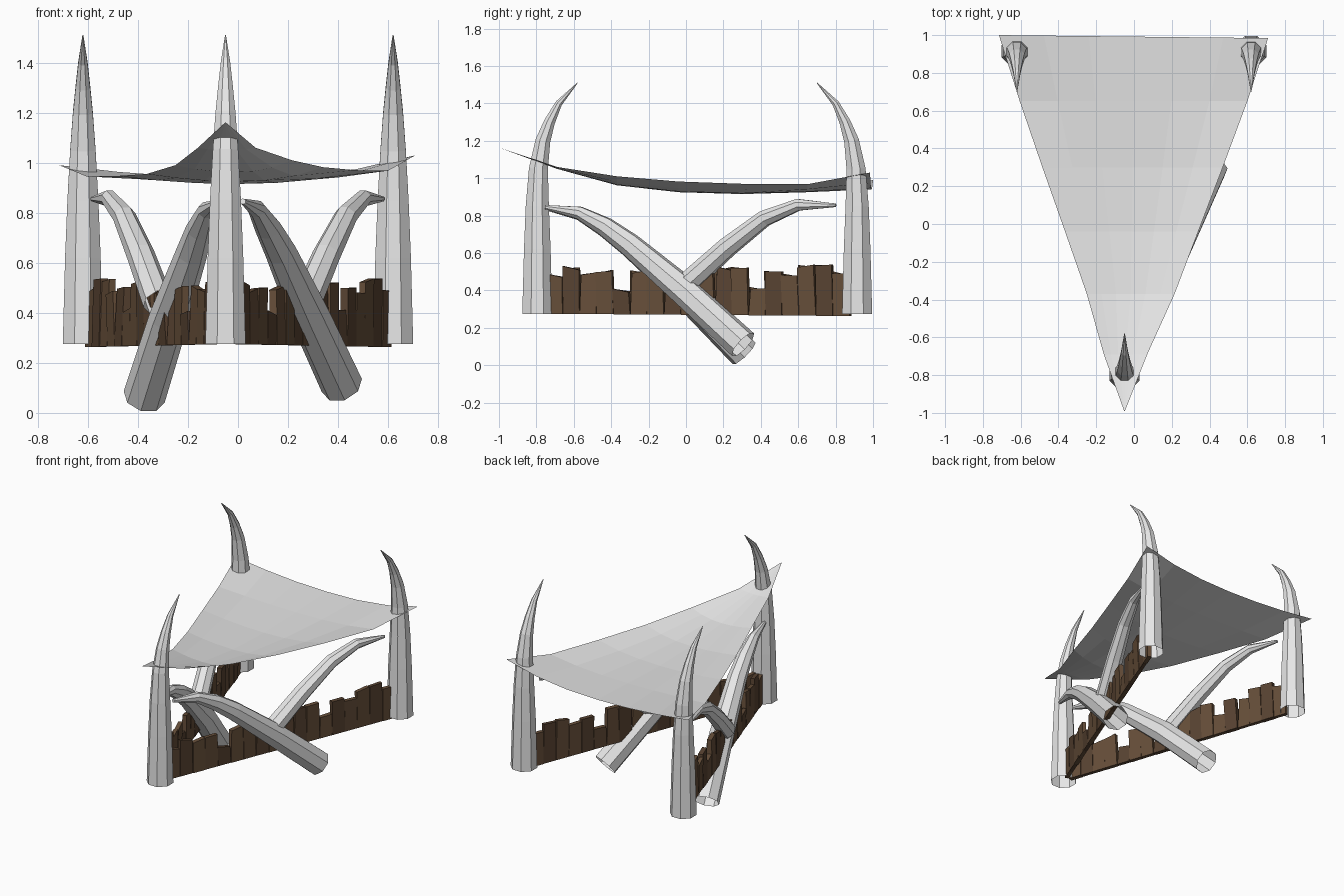
import bpy, bmesh, math, random
from mathutils import Vector, Matrix

if "Cube" in bpy.data.objects:
    bpy.data.objects.remove(bpy.data.objects["Cube"])
random.seed(4)


def material(name, rgb):
    m = bpy.data.materials.new(name)
    m.diffuse_color = (*rgb, 1)
    m.use_nodes = True
    m.node_tree.nodes["Principled BSDF"].inputs["Base Color"].default_value = m.diffuse_color
    return m


IVORY = material("ivory_grey", (0.8, 0.8, 0.8))
CLOTH = material("cloth_grey", (0.78, 0.78, 0.78))
WOOD = material("brown_wood", (0.135, 0.078, 0.042))
DARK = material("dark_wood", (0.10, 0.057, 0.032))


def finish(bm, name, mats):
    me = bpy.data.meshes.new(name)
    bm.to_mesh(me)
    bm.free()
    ob = bpy.data.objects.new(name, me)
    bpy.context.collection.objects.link(ob)
    for m in mats:
        me.materials.append(m)
    return ob


def tusk(name, path, radii, side, n=8):
    """Open-bottomed tapering faceted tube along a planar path."""
    bm = bmesh.new()
    pts = [Vector(p) for p in path]
    side = Vector(side).normalized()
    rings = []
    for i, (p, r) in enumerate(zip(pts, radii)):
        t = (pts[min(i + 1, len(pts) - 1)] - pts[max(i - 1, 0)]).normalized()
        up = t.cross(side).normalized()
        s = up.cross(t)
        ring = []
        for k in range(n):
            a = (k + 0.5) * 2 * math.pi / n
            ring.append(bm.verts.new(p + (s * math.cos(a) + up * math.sin(a)) * r))
        rings.append(ring)
    for a, b in zip(rings, rings[1:]):
        for k in range(n):
            bm.faces.new((a[k], a[(k + 1) % n], b[(k + 1) % n], b[k]))
    bm.faces.new(rings[-1])
    bmesh.ops.recalc_face_normals(bm, faces=bm.faces)
    return finish(bm, name, [IVORY])


# Three upright tusks, tips bending inwards along y
PROFILE = [(0, .275, .087), (0, .62, .077), (0, .85, .067), (.006, 1.05, .055),
           (.03, 1.2, .043), (.065, 1.3, .032), (.115, 1.4, .02), (.215, 1.51, .002)]
for name, x, y, d in (("front_tusk", -.05, -.795, 1),
                      ("back_left_tusk", -.62, .915, -1),
                      ("back_right_tusk", .62, .915, -1)):
    tusk(name, [(x, y + d * o, z) for o, z, r in PROFILE],
         [r for o, z, r in PROFILE], (1, 0, 0))

# Leaning tusks: a long one and a short branch along each fence
LR = [.085, .08, .063, .053, .036, .012]
SR = [.062, .056, .046, .034, .01]
tusk("right_long_tusk", [(.415, .305, .11), (.285, 0, .39), (.17, -.3, .645),
                         (.12, -.43, .74), (.075, -.57, .815), (.02, -.75, .845)],
     LR, (1.71, -.67, 0))
tusk("left_long_tusk", [(-.375, .31, .064), (-.275, 0, .38), (-.185, -.3, .64),
                        (-.155, -.43, .735), (-.125, -.57, .81), (-.085, -.75, .84)],
     LR, (-1.71, -.57, 0))
BRANCH = [(.01, .44), (.22, .63), (.42, .785), (.6, .858), (.8, .855)]
tusk("right_short_tusk", [(.267 + .39 * y, y, z) for y, z in BRANCH], SR, (1.71, -.67, 0))
tusk("left_short_tusk", [(-.315 - .333 * y, y, z) for y, z in BRANCH], SR, (-1.71, -.57, 0))

# Plank fences from the front tusk to each back tusk
HEIGHTS = [.48, .52, .49, .50, .40, .50, .49, .48, .47, .50, .515, .52, .41,
           .50, .48, .53, .535, .49]


def fence(name, end):
    start, end = Vector((-.035 if end[0] > 0 else -.065, -.745)), Vector(end)
    d = end - start
    n = len(HEIGHTS)
    w = d.length / n
    ang = math.atan2(d.y, d.x)
    bm = bmesh.new()
    for i, top in enumerate(HEIGHTS):
        c = start + d * ((i + .5) / n)
        bottom = .275 - .012 * i / n
        h = top - bottom
        new = bmesh.ops.create_cube(bm, size=1)["verts"]
        th = random.uniform(.024, .032)
        slope = random.uniform(-.012, .012)
        lean = random.uniform(-.03, .03)
        for v in new:
            x, y, z = v.co.x * w * .97, v.co.y * th, (v.co.z + .5) * h
            if z > .01:
                z += slope * (1 if x > 0 else -1)
                x += lean * .4
                y += lean * .3
            v.co = (x, y, z)
        bmesh.ops.transform(bm, verts=new, matrix=Matrix.Translation((c.x, c.y, bottom))
                            @ Matrix.Rotation(ang, 4, 'Z'))
        if i % 3 == 1:
            for f in {f for v in new for f in v.link_faces}:
                f.material_index = 1
    finish(bm, name, [WOOD, DARK])


fence("right_fence", (.60, .88))
fence("left_fence", (-.60, .88))

# Sagging cloth canopy: rows of y, left x, right x, left z, mid z, right z
ROWS = [(-.99, -.052, -.048, 1.16, 1.16, 1.16),
        (-.69, -.16, .07, 1.06, 1.05, 1.06),
        (-.37, -.25, .215, .99, .962, 1.01),
        (-.04, -.365, .34, .955, .925, .982),
        (.30, -.485, .47, .947, .915, .97),
        (.65, -.605, .60, .945, .925, .968),
        (.99, -.715, .71, .99, .94, 1.03)]
COLS = 6
bm = bmesh.new()
grid = []
for y, xl, xr, zl, zm, zr in ROWS:
    row = []
    for j in range(COLS + 1):
        t = j / COLS
        edge = zl + (zr - zl) * t
        sag = 1 - abs(2 * t - 1) ** 2.2
        yy = y + ((.01 - .016 * t) if y > .9 else 0)
        row.append(bm.verts.new((xl + (xr - xl) * t, yy, edge + (zm - edge) * sag)))
    grid.append(row)
for a, b in zip(grid, grid[1:]):
    for j in range(COLS):
        bm.faces.new((a[j], a[j + 1], b[j + 1], b[j]))
finish(bm, "canopy", [CLOTH])
